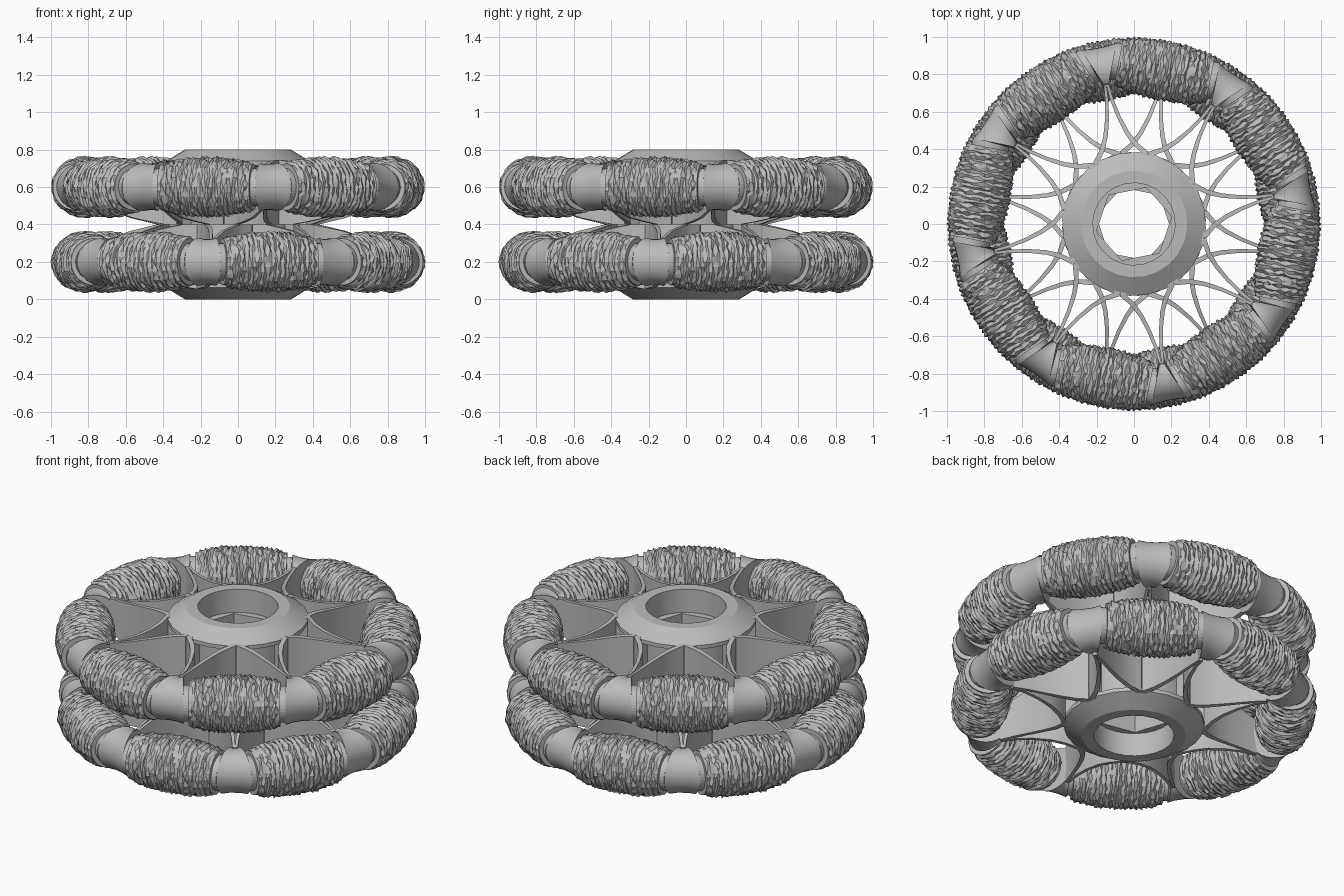
import bpy, bmesh, math, random
from math import sin, cos, tan, pi, radians
from mathutils import Matrix

random.seed(4)
cube = bpy.data.objects.get("Cube")
if cube:
    bpy.data.objects.remove(cube)

COUNT = 8                    # rollers per layer
STEP = 2 * pi / COUNT
MID = 0.4                    # height of the plane between both layers
AXIS_R, AXIS_Z = 0.835, 0.2  # roller axis, height measured from MID
END = 0.28                   # half length of a roller with its collars

grey = bpy.data.materials.new("grey plastic")
grey.use_nodes = True
grey.diffuse_color = (0.5, 0.5, 0.5, 1)
grey.node_tree.nodes["Principled BSDF"].inputs["Base Color"].default_value = (0.5, 0.5, 0.5, 1)


def loft(bm, rings, caps=True, loop=False):
    """Skin a list of closed rings of points."""
    vs = [[bm.verts.new(p) for p in ring] for ring in rings]
    pairs = list(zip(vs, vs[1:]))
    if loop:
        pairs.append((vs[-1], vs[0]))
    for a, b in pairs:
        n = len(a)
        for i in range(n):
            j = (i + 1) % n
            bm.faces.new((a[i], a[j], b[j], b[i]))
    if caps and not loop:
        bm.faces.new(vs[0])
        bm.faces.new(vs[-1])


def make_mesh(name, bm):
    bmesh.ops.recalc_face_normals(bm, faces=bm.faces)
    me = bpy.data.meshes.new(name)
    bm.to_mesh(me)
    bm.free()
    me.materials.append(grey)
    return me


def place(name, me, angle, flip):
    """Put a part on the upper layer, or mirrored on the lower one."""
    ob = bpy.data.objects.new(name, me)
    bpy.context.collection.objects.link(ob)
    mirror = Matrix.Diagonal((1, 1, -1 if flip else 1, 1))
    ob.matrix_world = (Matrix.Translation((0, 0, MID))
                       @ Matrix.Rotation(angle, 4, 'Z') @ mirror)
    return ob


def barrel_radius(t):
    return math.sqrt(0.99 ** 2 - t * t) - AXIS_R + 0.004


# Barrel roller: ragged ribs around a bulging profile, with plain end collars
def build_roller():
    bm = bmesh.new()
    segs, ribs, half = 36, 34, 0.235
    profile = [(-END, 0.1), (-0.25, 0.1), (-0.25, 0.125)]
    rings = []

    def ring(t, r, rough=0.0):
        pts = []
        for k in range(segs):
            a = 2 * pi * k / segs
            rr = r + random.uniform(-rough, rough)
            tt = t + random.uniform(-rough, rough) * 1.3
            pts.append((AXIS_R + rr * cos(a), tt, AXIS_Z + rr * sin(a)))
        rings.append(pts)

    for t, r in profile:
        ring(t, r)
    for i in range(ribs + 1):
        t = -half + 2 * half * i / ribs
        ring(t, barrel_radius(t) + (0.003 if i % 2 else -0.006), 0.006)
    for t, r in reversed(profile):
        ring(-t, r)
    loft(bm, rings)
    return make_mesh("roller", bm)


# Fork: rounded wedge that fills the gap between two roller ends
def build_fork():
    bm = bmesh.new()
    rings = []
    for u in (-1, -0.4, 0.4, 1):
        rad = 0.128 if abs(u) == 1 else 0.122
        pts = []
        for k in range(28):
            a = 2 * pi * k / 28
            r = AXIS_R + 0.005 + rad * cos(a)
            w = max(0.008, (r * sin(STEP / 2) - END) / cos(STEP / 2))
            pts.append((r, w * u, AXIS_Z + rad * sin(a)))
        rings.append(pts)
    loft(bm, rings)
    return make_mesh("fork", bm)


# Spoke: two thin curved walls that open from the fork towards the hub
def build_spoke():
    bm = bmesh.new()
    # radius, half width, wall thickness, bottom, top
    path = [(0.76, 0.014, 0.014, 0.10, 0.31), (0.68, 0.022, 0.018, 0.07, 0.305),
            (0.58, 0.042, 0.021, 0.035, 0.31), (0.49, 0.070, 0.025, 0.015, 0.32),
            (0.42, 0.105, 0.03, 0.0, 0.333), (0.365, 0.150, 0.035, 0.0, 0.345),
            (0.31, 0.125, 0.03, 0.0, 0.345)]
    for side in (1, -1):
        rings = []
        for r, w, th, lo, hi in path:
            inner = max(w - th, 0.0)
            rings.append([(r, side * w, lo), (r, side * w, hi),
                          (r, side * inner, hi), (r, side * inner, lo)])
        loft(bm, rings)
    return make_mesh("spoke", bm)


# Hub: conical collar, round recess and a six-sided bore
def build_hub():
    bm = bmesh.new()
    segs = 24

    def circle(r, z):
        return [(r * cos(2 * pi * k / segs), r * sin(2 * pi * k / segs), z)
                for k in range(segs)]

    def hexagon(z):
        pts = []
        for k in range(segs):
            a = 2 * pi * k / segs
            r = 0.178 / cos(a % (pi / 3) - pi / 6)
            pts.append((r * cos(a), r * sin(a), z))
        return pts

    rings = [hexagon(0), hexagon(0.26), circle(0.22, 0.26), circle(0.22, 0.4),
             circle(0.285, 0.4), circle(0.35, 0.36), circle(0.385, 0.338),
             circle(0.385, 0.315), circle(0.325, 0.30), circle(0.325, 0)]
    loft(bm, rings, loop=True)
    return make_mesh("hub", bm)


roller, fork, spoke, hub = build_roller(), build_fork(), build_spoke(), build_hub()

# Two mirrored layers, turned half a roller apart
for layer, flip, turn in (("upper", False, STEP / 4), ("lower", True, -STEP / 4)):
    smooth = [place(layer + "_hub", hub, turn, flip)]
    for i in range(COUNT):
        a = turn + i * STEP
        place(f"{layer}_roller_{i + 1}", roller, a + STEP / 2, flip)
        smooth.append(place(f"{layer}_fork_{i + 1}", fork, a, flip))
        smooth.append(place(f"{layer}_spoke_{i + 1}", spoke, a, flip))

# Smooth shading on the moulded frame; the rollers stay faceted
bpy.ops.object.select_all(action='DESELECT')
for ob in bpy.data.objects:
    if ob.type == 'MESH' and ob.data in (fork, spoke, hub):
        ob.select_set(True)
        bpy.context.view_layer.objects.active = ob
bpy.ops.object.shade_smooth_by_angle(angle=radians(30))
